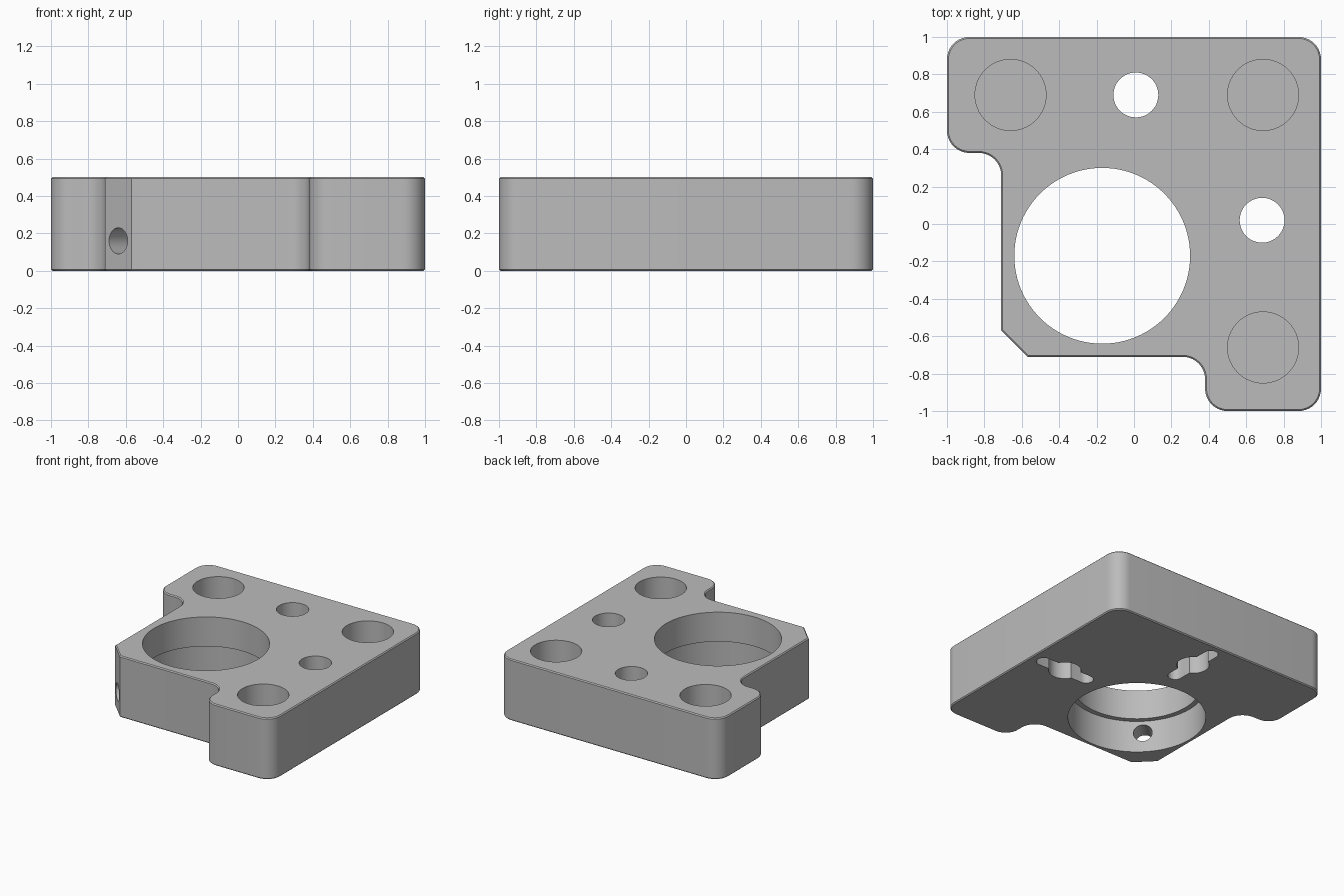
import bpy, bmesh
from math import sin, cos, pi, radians
from mathutils import Matrix, Vector

cube = bpy.data.objects.get("Cube")
if cube:
    bpy.data.objects.remove(cube, do_unlink=True)

HEIGHT = 0.5
FILLET = 0.12

grey = bpy.data.materials.new("machined grey")
grey.use_nodes = True
color = (0.5, 0.5, 0.5, 1)
grey.diffuse_color = color
grey.node_tree.nodes["Principled BSDF"].inputs["Base Color"].default_value = color


def arc(x, y, r, start, end, steps):
    angles = [radians(start + (end - start) * i / steps) for i in range(steps + 1)]
    return [(x + r * cos(a), y + r * sin(a)) for a in angles]


def circle(x, y, r, steps=64):
    return arc(x, y, r, 0, 360, steps)[:-1]


def prism(name, outline, low, high, edge=0):
    """Extrude a closed outline, optionally chamfering its rims."""
    bm = bmesh.new()
    base = bm.faces.new([bm.verts.new((x, y, low)) for x, y in outline])
    top = bmesh.ops.extrude_face_region(bm, geom=[base], use_keep_orig=True)
    moved = [v for v in top["geom"] if isinstance(v, bmesh.types.BMVert)]
    bmesh.ops.translate(bm, verts=moved, vec=(0, 0, high - low))
    bmesh.ops.recalc_face_normals(bm, faces=bm.faces)
    if edge:
        rims = [e for e in bm.edges if abs(e.verts[0].co.z - e.verts[1].co.z) < 1e-5]
        bmesh.ops.bevel(bm, geom=rims, offset=edge, segments=1, affect="EDGES")
    mesh = bpy.data.meshes.new(name)
    bm.to_mesh(mesh)
    bm.free()
    mesh.materials.append(grey)
    obj = bpy.data.objects.new(name, mesh)
    bpy.context.collection.objects.link(obj)
    return obj


def slot(x, y, half, r, turn):
    """Round-ended slot, turned about its centre."""
    ends = arc(half - r, 0, r, -90, 90, 12) + arc(r - half, 0, r, 90, 270, 12)
    c, s = cos(turn), sin(turn)
    return [(x + u * c - v * s, y + u * s + v * c) for u, v in ends]


# Plate outline: (corner centre x, y, start angle, end angle), counterclockwise
corners = [
    (0.88, 0.88, 0, 90), (-0.88, 0.88, 90, 180),
    (-0.88, 0.5, 180, 270), (-0.83, 0.26, 90, 0),
    None,
    (0.26, -0.83, 90, 0), (0.5, -0.88, 180, 270), (0.88, -0.88, 270, 360),
]
outline = []
for corner in corners:
    if corner:
        x, y, start, end = corner
        outline += arc(x, y, FILLET, start, end, 10)
    else:
        outline += [(-0.71, -0.57), (-0.57, -0.71)]
plate = prism("mounting_plate", outline, 0, HEIGHT, 0.008)

# Stepped main bore
cutters = [
    prism("bore_upper_cutter", circle(-0.17, -0.17, 0.47, 96), 0.1, 0.6),
    prism("bore_lower_cutter", circle(-0.17, -0.17, 0.51, 96), -0.1, 0.26),
]

# Blind corner pockets
for x, y in [(-0.66, 0.69), (0.69, 0.69), (0.69, -0.66)]:
    cutters.append(prism("pocket_cutter", circle(x, y, 0.19), 0.1, 0.6))

# Through holes with a slot let into the underside
for x, y, turn in [(0.01, 0.69, pi / 2), (0.685, 0.02, 0)]:
    cutters.append(prism("hole_cutter", circle(x, y, 0.12, 48), -0.1, 0.6))
    cutters.append(prism("slot_cutter", slot(x, y, 0.26, 0.055, turn), -0.1, 0.25))

# Set screw hole from the chamfered corner into the bore
screw = prism("screw_hole_cutter", circle(0, 0, 0.07, 32), -0.2, 0.3)
inward = Vector((1, 1, 0)).to_track_quat("Z", "Y").to_matrix().to_4x4()
screw.matrix_world = Matrix.Translation((-0.64, -0.64, 0.16)) @ inward
cutters.append(screw)

# Cut everything, then drop the cutters
bpy.ops.object.select_all(action="DESELECT")
bpy.context.view_layer.objects.active = plate
plate.select_set(True)
for cutter in cutters:
    cutter.hide_render = True
    cut = plate.modifiers.new("cut", "BOOLEAN")
    cut.operation = "DIFFERENCE"
    cut.solver = "EXACT"
    cut.object = cutter
    bpy.ops.object.modifier_apply(modifier=cut.name)
for cutter in cutters:
    bpy.data.objects.remove(cutter, do_unlink=True)

bpy.ops.object.shade_smooth_by_angle(angle=radians(30))
